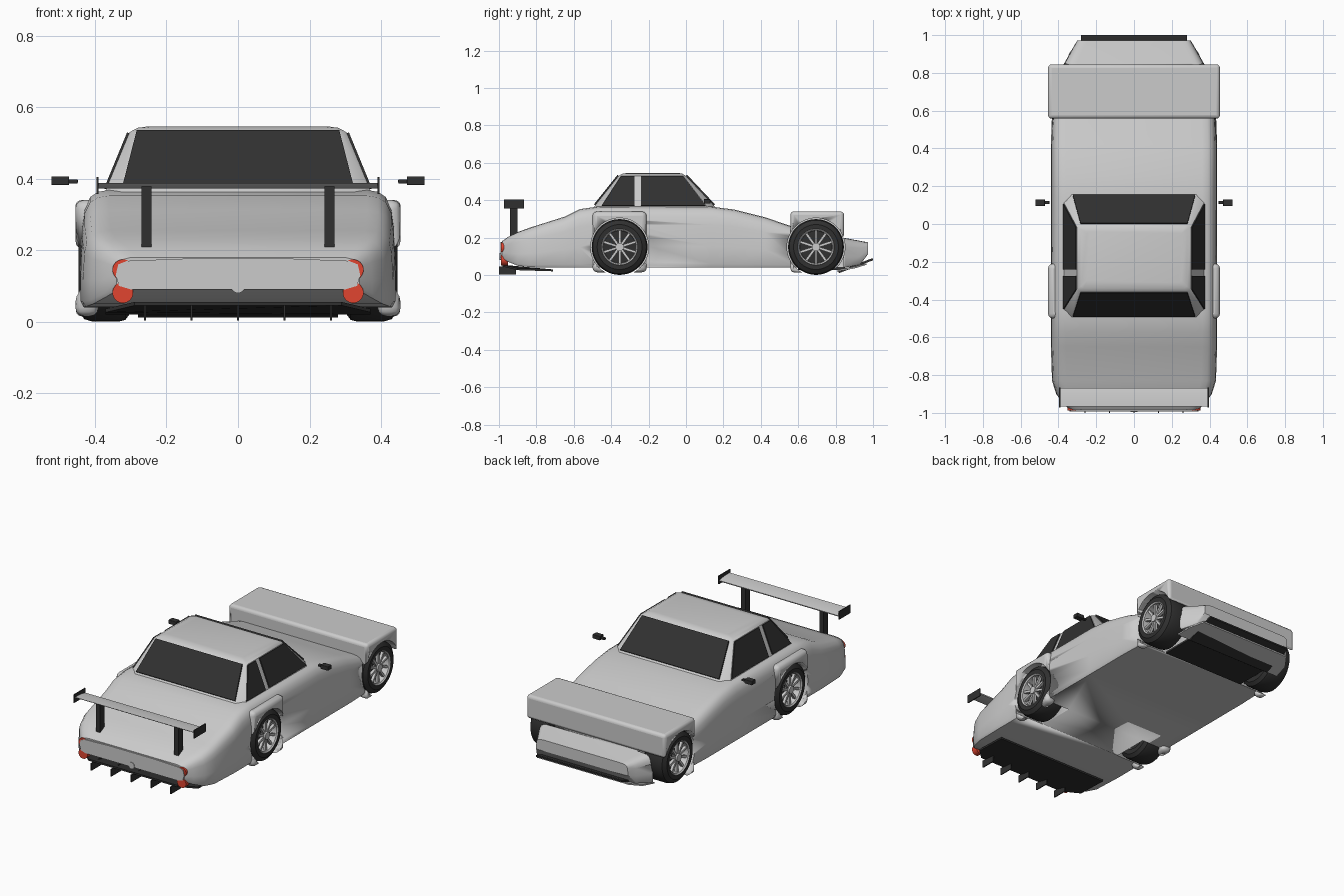
import bpy, bmesh
from math import sin, cos, pi, radians
from mathutils import Vector, Matrix

if "Cube" in bpy.data.objects:
    bpy.data.objects.remove(bpy.data.objects["Cube"])


def material(name, color):
    m = bpy.data.materials.new(name)
    m.diffuse_color = (*color, 1)
    m.use_nodes = True
    m.node_tree.nodes["Principled BSDF"].inputs["Base Color"].default_value = m.diffuse_color
    return m


DARK = material("dark", (0.03, 0.03, 0.03))
RED = material("lamp_red", (0.75, 0.06, 0.03))


def finish(name, bm, mat=None, bevel=0, segs=3, smooth=True):
    bmesh.ops.recalc_face_normals(bm, faces=bm.faces[:])
    me = bpy.data.meshes.new(name)
    bm.to_mesh(me)
    bm.free()
    ob = bpy.data.objects.new(name, me)
    bpy.context.collection.objects.link(ob)
    if mat:
        me.materials.append(mat)
    if bevel:
        b = ob.modifiers.new("bevel", "BEVEL")
        b.width, b.segments, b.limit_method = bevel, segs, 'ANGLE'
    if smooth:
        bpy.ops.object.select_all(action='DESELECT')
        bpy.context.view_layer.objects.active = ob
        ob.select_set(True)
        bpy.ops.object.shade_smooth_by_angle(angle=radians(35))
    return ob


def add_box(bm, x, y, z):
    mid = [(a + b) / 2 for a, b in (x, y, z)]
    size = [abs(b - a) for a, b in (x, y, z)]
    bmesh.ops.create_cube(bm, size=1, matrix=Matrix.Translation(mid) @ Matrix.Diagonal((*size, 1)))


def boxes(name, specs, mat=None, mirror=False, **kw):
    bm = bmesh.new()
    for x, y, z in specs:
        add_box(bm, x, y, z)
        if mirror:
            add_box(bm, (-x[1], -x[0]), y, z)
    return finish(name, bm, mat, **kw)


def add_loft(bm, rings, closed=False):
    vs = [[bm.verts.new(p) for p in r] for r in rings]
    n = len(vs[0])
    for a, b in zip(vs, vs[1:] + vs[:1] if closed else vs[1:]):
        for i in range(n):
            bm.faces.new((a[i], a[(i + 1) % n], b[(i + 1) % n], b[i]))
    if not closed:
        bm.faces.new(vs[0])
        bm.faces.new(vs[-1])


def prism(name, polys, offset, mat=None, **kw):
    bm = bmesh.new()
    for pts, off in zip(polys, offset):
        add_loft(bm, [pts, [Vector(p) + Vector(off) for p in pts]])
    return finish(name, bm, mat, **kw)


def add_cyl(bm, c, r, depth, axis, segs=32):
    rot = Matrix.Rotation(pi / 2, 4, axis)
    bmesh.ops.create_cone(bm, cap_ends=True, segments=segs, radius1=r, radius2=r,
                          depth=depth, matrix=Matrix.Translation(c) @ rot)


def cut(ob, *cutters):
    for c in cutters:
        m = ob.modifiers.new("cut", "BOOLEAN")
        m.operation, m.object, m.solver = 'DIFFERENCE', c, 'EXACT'


# Wheel-arch cutters
WHEELS = [(s, y) for y in (-0.355, 0.695) for s in (-1, 1)]
bm = bmesh.new()
for s, y in WHEELS:
    add_cyl(bm, (s * 0.44, y, 0.15), 0.155, 0.34, 'Y', 48)
arch_cut = finish("arch_cutter", bm)
bay_cut = boxes("bay_cutter", [((0.29, 0.6), (0.70, 0.843), (-0.05, 0.21))], mirror=True)
for c in (arch_cut, bay_cut):
    c.hide_render = True
    c.display_type = 'WIRE'

# Main body: (y, half width, bottom, top) lofted with a rounded section
STATIONS = [(-0.985, 0.34, 0.09, 0.18), (-0.95, 0.375, 0.07, 0.205), (-0.90, 0.412, 0.05, 0.23),
            (-0.83, 0.434, 0.042, 0.255), (-0.65, 0.44, 0.04, 0.312), (-0.57, 0.44, 0.04, 0.352),
            (-0.46, 0.44, 0.04, 0.368), (0.135, 0.44, 0.04, 0.366), (0.26, 0.44, 0.04, 0.35),
            (0.42, 0.44, 0.04, 0.31), (0.56, 0.435, 0.04, 0.262), (0.80, 0.40, 0.04, 0.208),
            (0.85, 0.37, 0.04, 0.198), (0.93, 0.325, 0.055, 0.183), (0.972, 0.30, 0.11, 0.175)]
HALF = [(0.98, 0), (1, 0.06), (1, 0.35), (0.99, 0.7), (0.975, 0.84), (0.94, 0.94), (0.89, 0.985), (0.82, 1)]
SECTION = HALF + [(-u, v) for u, v in reversed(HALF)]
bm = bmesh.new()
add_loft(bm, [[(u * w, y, b + v * (t - b)) for u, v in SECTION] for y, w, b, t in STATIONS])
cut(finish("body", bm), arch_cut, bay_cut)

# Fenders
cut(boxes("front_fender", [((-0.455, 0.455), (0.558, 0.845), (0.20, 0.34))], bevel=0.018), arch_cut)
cut(boxes("front_arch_panels", [((0.40, 0.453), (0.56, 0.70), (0.015, 0.30))], mirror=True, bevel=0.015), arch_cut)
cut(boxes("rear_arch_panels", [((0.39, 0.455), (-0.5, -0.21), (0.015, 0.34))], mirror=True, bevel=0.025), arch_cut)


# Cabin shell
def ring(z, pts):
    return [(x, y, z) for x, y in pts] + [(-x, y, z) for x, y in reversed(pts)]


bm = bmesh.new()
add_loft(bm, [ring(0.355, [(0.33, 0.165), (0.375, 0.12), (0.375, -0.46), (0.33, -0.50)]),
              ring(0.53, [(0.285, 0.0), (0.303, -0.015), (0.303, -0.345), (0.285, -0.36)]),
              ring(0.542, [(0.265, -0.02), (0.28, -0.03), (0.28, -0.33), (0.265, -0.34)]),
              ring(0.546, [(0.235, -0.04), (0.25, -0.05), (0.25, -0.30), (0.235, -0.31)])])
finish("cabin", bm)


# Windows lie on the sloped cabin faces
def lerp(a, b, z):
    return a + (b - a) * (z - 0.355) / 0.175


def end_pane(y0, y1):
    return [(s * (lerp(0.33, 0.285, z) - 0.002), lerp(y0, y1, z), z)
            for s, z in ((-1, 0.372), (1, 0.372), (1, 0.53), (-1, 0.53))]


prism("windscreen", [end_pane(0.165, 0.0)], [(0, 0.006, 0.006)], DARK)
prism("rear_window", [end_pane(-0.50, -0.36)], [(0, -0.006, 0.006)], DARK)
PANES = [[(-0.45, 0.37), (-0.275, 0.37), (-0.275, 0.527), (-0.348, 0.527)],
         [(-0.24, 0.37), (0.105, 0.37), (-0.015, 0.527), (-0.24, 0.527)]]
sides, offs = [], []
for s in (-1, 1):
    for p in PANES:
        sides.append([(s * lerp(0.375, 0.303, z), y, z) for y, z in p])
        offs.append((s * 0.006, 0, 0.002))
prism("side_windows", sides, offs, DARK)

# Wheels: lathed tyre and rim, ten spokes, hub
TYRE = [(0.30, 0.097), (0.30, 0.125), (0.315, 0.145), (0.33, 0.149), (0.41, 0.149),
        (0.43, 0.143), (0.446, 0.12), (0.444, 0.097)]
RIM = [(0.31, 0.09), (0.31, 0.099), (0.442, 0.099), (0.446, 0.095), (0.44, 0.088), (0.40, 0.086)]


def lathe(name, profile, mat=None, segs=48):
    bm = bmesh.new()
    for s, y in WHEELS:
        add_loft(bm, [[(s * x, y + r * cos(a), 0.15 + r * sin(a)) for x, r in profile]
                      for a in (2 * pi * i / segs for i in range(segs))], closed=True)
    return finish(name, bm, mat)


lathe("tyres", TYRE, DARK)
lathe("rims", RIM)
bm, disc = bmesh.new(), bmesh.new()
for s, y in WHEELS:
    add_cyl(bm, (s * 0.425, y, 0.15), 0.022, 0.035, 'Y', 20)
    add_cyl(disc, (s * 0.37, y, 0.15), 0.092, 0.06, 'Y')
    for i in range(10):
        bmesh.ops.create_cube(bm, size=1, matrix=Matrix.Translation((s * 0.425, y, 0.15))
                              @ Matrix.Rotation(2 * pi * i / 10, 4, 'X')
                              @ Matrix.Translation((0, 0, 0.054)) @ Matrix.Diagonal((0.016, 0.013, 0.076, 1)))
finish("spokes", bm)
finish("wheel_discs", disc, DARK)

# Rear wing
prism("wing_blade", [[(-0.392, y, z) for y, z in ((-0.965, 0.388), (-0.955, 0.38), (-0.87, 0.372),
                                                  (-0.868, 0.378), (-0.91, 0.387))]], [(0.784, 0, 0)])
boxes("wing_endplates", [((0.39, 0.396), (-0.972, -0.866), (0.357, 0.405))], DARK, mirror=True)
boxes("wing_struts", [((0.242, 0.27), (-0.942, -0.90), (0.20, 0.378))], DARK, mirror=True)

# Door mirrors
boxes("mirrors", [((0.472, 0.522), (0.095, 0.13), (0.382, 0.406)),
                  ((0.448, 0.474), (0.105, 0.122), (0.386, 0.398))], DARK, mirror=True, bevel=0.003)

# Tail panel, lamps and round outlet
T = [(0.30, 0.09), (0.333, 0.10), (0.342, 0.13), (0.335, 0.16), (0.31, 0.17), (0.15, 0.176)]
prism("tail_panel", [[(x, -0.992, z) for x, z in T] + [(-x, -0.992, z) for x, z in reversed(T)]],
      [(0, 0.03, 0)])
bm = bmesh.new()
for s in (-1, 1):
    add_cyl(bm, (s * 0.322, -0.97, 0.081), 0.029, 0.036, 'X')
    add_cyl(bm, (s * 0.322, -0.97, 0.145), 0.029, 0.036, 'X')
finish("tail_lamps", bm, RED)
bm = bmesh.new()
add_cyl(bm, (0, -0.985, 0.099), 0.019, 0.022, 'X')
finish("round_outlet", bm)

# Rear diffuser with fins
prism("diffuser", [[(-0.29, -0.98, 0.045), (0.29, -0.98, 0.045), (0.37, -0.90, 0.026), (0.37, -0.71, 0.02),
                    (-0.37, -0.71, 0.02), (-0.37, -0.90, 0.026)]], [(0, 0, 0.01)], DARK, smooth=False)
boxes("diffuser_fins", [((x - 0.003, x + 0.003), (-1.0, -0.91), (0.003, 0.046))
                        for x in (-0.26, -0.13, 0, 0.13, 0.26)], DARK)

# Front splitter: dark upper plane and grey lower lip
prism("front_splitter", [[(-0.28, y, z) for y, z in ((0.81, 0.018), (0.99, 0.088), (1.0, 0.088),
                                                     (1.0, 0.079), (0.82, 0.011))]], [(0.56, 0, 0)], DARK)
prism("front_lip", [[(-0.36, 0.81, 0.02), (0.36, 0.81, 0.02), (0.345, 0.90, 0.035), (0.30, 0.965, 0.055),
                     (-0.30, 0.965, 0.055), (-0.345, 0.90, 0.035)]], [(0, 0, 0.008)], smooth=False)
boxes("front_underpanel", [((-0.27, 0.27), (0.60, 0.85), (0.028, 0.042))], DARK)
